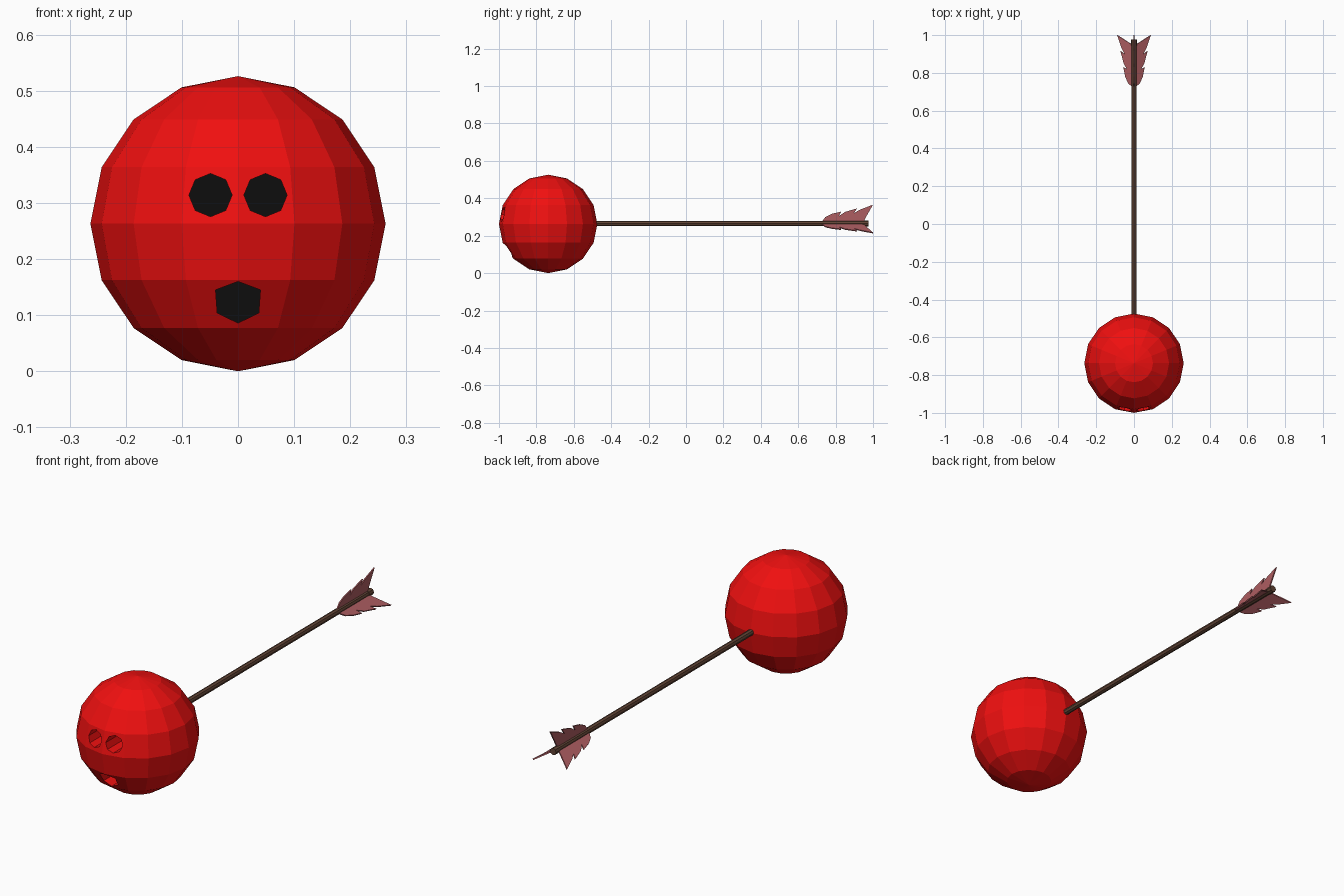
import bpy, bmesh
from math import sin, cos, pi
from mathutils import Vector

if "Cube" in bpy.data.objects:
    bpy.data.objects.remove(bpy.data.objects["Cube"])

CY, CZ, R = -0.737, 0.263, 0.263


def material(name, rgb):
    m = bpy.data.materials.new(name)
    m.diffuse_color = (*rgb, 1)
    m.use_nodes = True
    m.node_tree.nodes["Principled BSDF"].inputs["Base Color"].default_value = m.diffuse_color
    return m


RED = material("red", (0.87, 0.005, 0.005))
BLACK = material("black", (0.004, 0.004, 0.004))
WOOD = material("wood", (0.12, 0.058, 0.036))
FEATHER = material("feather", (0.42, 0.11, 0.12))


def to_object(name, bm, mat):
    bmesh.ops.recalc_face_normals(bm, faces=bm.faces)
    me = bpy.data.meshes.new(name)
    bm.to_mesh(me)
    bm.free()
    me.materials.append(mat)
    ob = bpy.data.objects.new(name, me)
    bpy.context.collection.objects.link(ob)
    return ob


def prism(name, base, offset, mat):
    """Extrude a closed outline of 3D points by an offset."""
    bm = bmesh.new()
    face = bm.faces.new([bm.verts.new(p) for p in base])
    ext = bmesh.ops.extrude_face_region(bm, geom=[face], use_keep_orig=True)
    verts = [g for g in ext["geom"] if isinstance(g, bmesh.types.BMVert)]
    bmesh.ops.translate(bm, verts=verts, vec=offset)
    return to_object(name, bm, mat)


def ring(cx, cz, r, n, y):
    return [(cx + r * cos(2 * pi * i / n), y, cz + r * sin(2 * pi * i / n))
            for i in range(n)]


# round low-poly head
bm = bmesh.new()
bmesh.ops.create_uvsphere(bm, u_segments=16, v_segments=8, radius=R)
bmesh.ops.translate(bm, verts=bm.verts, vec=(0, CY, CZ))
head = to_object("head", bm, RED)

# eye and mouth holes with black floors
mouth = [(0, 0.160), (-0.040, 0.145), (-0.037, 0.104),
         (0, 0.086), (0.037, 0.104), (0.040, 0.145)]
holes = {
    "left_eye": [(x, z) for x, _, z in ring(-0.049, 0.314, 0.0385, 8, 0)],
    "right_eye": [(x, z) for x, _, z in ring(0.049, 0.314, 0.0385, 8, 0)],
    "mouth": mouth,
}
FLOOR = -0.86
for name, outline in holes.items():
    cutter = prism(name + "_cutter", [(x, -1.1, z) for x, z in outline],
                   (0, 1.1 + FLOOR, 0), RED)
    cutter.hide_render = True
    mod = head.modifiers.new(name, "BOOLEAN")
    mod.operation, mod.solver, mod.object = "DIFFERENCE", "EXACT", cutter
    bpy.context.view_layer.objects.active = head
    bpy.ops.object.modifier_apply(modifier=mod.name)
    bpy.data.objects.remove(cutter)
    prism(name + "_floor", [(x, FLOOR - 0.002, z) for x, z in outline],
          (0, 0.004, 0), BLACK)

# shaft and slightly thicker nock
AXIS = 0.265
prism("shaft", ring(0, AXIS, 0.014, 8, -0.5), (0, 1.46, 0), WOOD)
prism("nock", ring(0, AXIS, 0.016, 8, 0.945), (0, 0.032, 0), WOOD)

# three ragged feather vanes around the shaft: (along y, out from the axis)
vane = [(0.725, 0.008), (0.745, 0.035), (0.780, 0.052), (0.830, 0.064),
        (0.818, 0.040), (0.850, 0.062), (0.915, 0.081), (0.898, 0.056),
        (0.930, 0.074), (1.000, 0.101), (0.968, 0.045), (0.948, 0.008)]
for i, ang in enumerate((pi / 2, -pi / 6, 7 * pi / 6)):
    out = Vector((cos(ang), 0, sin(ang)))
    side = Vector((-sin(ang), 0, cos(ang))) * 0.003
    base = [Vector((0, y, AXIS)) + out * h - side for y, h in vane]
    prism(f"feather_{i + 1}", base, side * 2, FEATHER)
